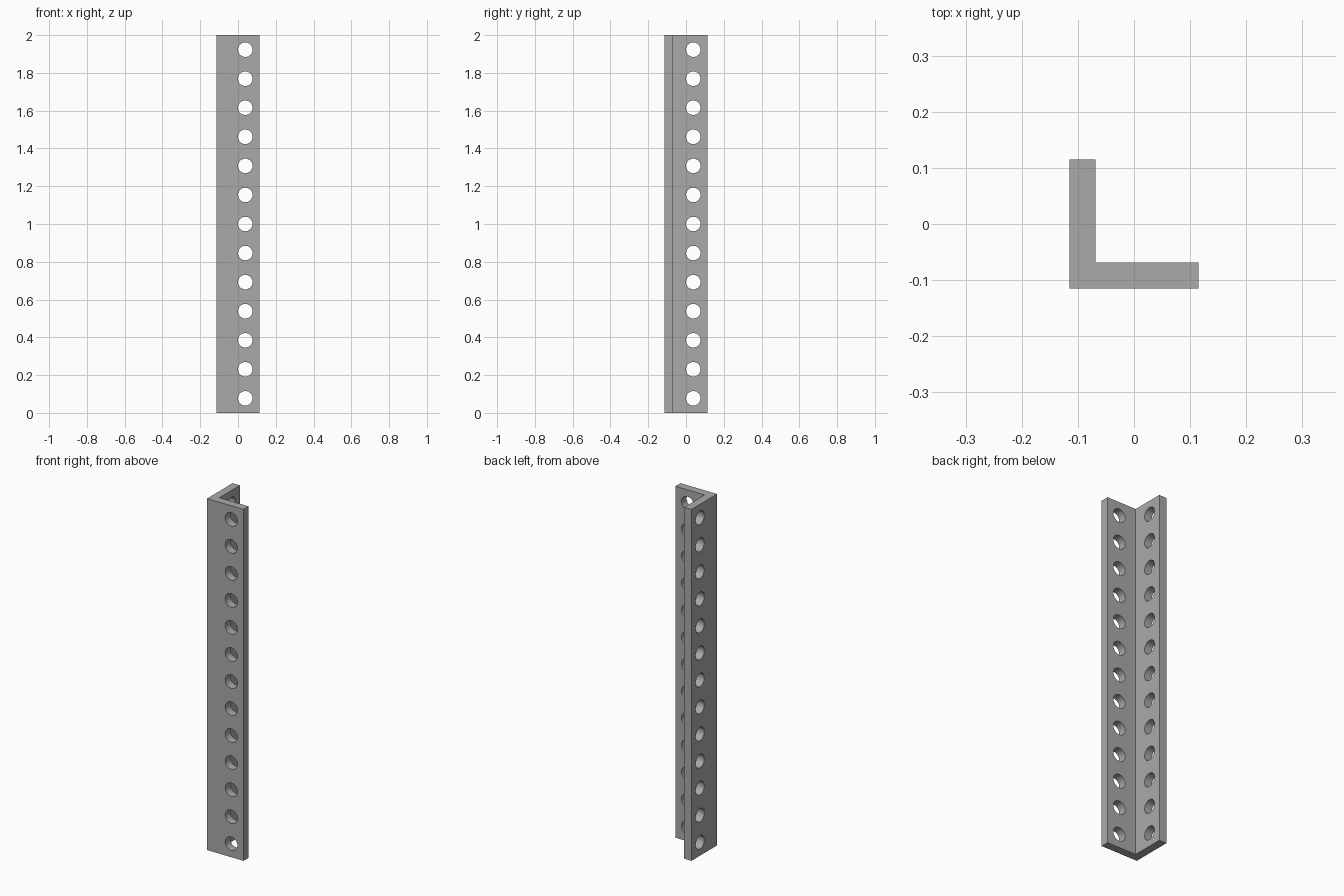
import bpy, bmesh, math
from mathutils import Matrix

cube = bpy.data.objects.get("Cube")
if cube:
    bpy.data.objects.remove(cube, do_unlink=True)

HEIGHT = 2.0
HALF = 0.115        # half the width of each leg
THICK = 0.046       # leg thickness
HOLES = 13
HOLE_RADIUS = 0.0385
HOLE_OFFSET = 0.0385
PITCH = HEIGHT / HOLES

steel = bpy.data.materials.new("grey_steel")
steel.use_nodes = True
colour = (0.4, 0.4, 0.4, 1)
steel.diffuse_color = colour
steel.node_tree.nodes["Principled BSDF"].inputs["Base Color"].default_value = colour


def make_object(name, bm):
    bmesh.ops.recalc_face_normals(bm, faces=bm.faces)
    mesh = bpy.data.meshes.new(name)
    bm.to_mesh(mesh)
    bm.free()
    mesh.materials.append(steel)
    obj = bpy.data.objects.new(name, mesh)
    bpy.context.collection.objects.link(obj)
    return obj


# L-shaped profile extruded upwards
inner = THICK - HALF
profile = [(-HALF, -HALF), (HALF, -HALF), (HALF, inner),
           (inner, inner), (inner, HALF), (-HALF, HALF)]
bm = bmesh.new()
base = bm.faces.new([bm.verts.new((x, y, 0)) for x, y in profile])
top = bmesh.ops.extrude_face_region(bm, geom=[base])
bmesh.ops.translate(bm, vec=(0, 0, HEIGHT),
                    verts=[v for v in top["geom"] if isinstance(v, bmesh.types.BMVert)])
angle_bar = make_object("angle_bar", bm)

# Evenly spaced drills through both legs
mid = THICK / 2 - HALF
bm = bmesh.new()
for i in range(HOLES):
    z = (i + 0.5) * PITCH
    for pos, axis in (((HOLE_OFFSET, mid, z), 'X'), ((mid, HOLE_OFFSET, z), 'Y')):
        bmesh.ops.create_cone(
            bm, cap_ends=True, segments=32, radius1=HOLE_RADIUS, radius2=HOLE_RADIUS,
            depth=THICK * 1.5,
            matrix=Matrix.Translation(pos) @ Matrix.Rotation(math.pi / 2, 4, axis))
drills = make_object("hole_drills", bm)
drills.hide_render = True

# Cut the holes, then discard the drills
cut = angle_bar.modifiers.new("holes", 'BOOLEAN')
cut.operation = 'DIFFERENCE'
cut.solver = 'EXACT'
cut.object = drills
bpy.ops.object.select_all(action='DESELECT')
angle_bar.select_set(True)
bpy.context.view_layer.objects.active = angle_bar
bpy.ops.object.modifier_apply(modifier=cut.name)
bpy.data.objects.remove(drills, do_unlink=True)
bpy.ops.object.shade_smooth_by_angle(angle=math.radians(30))
